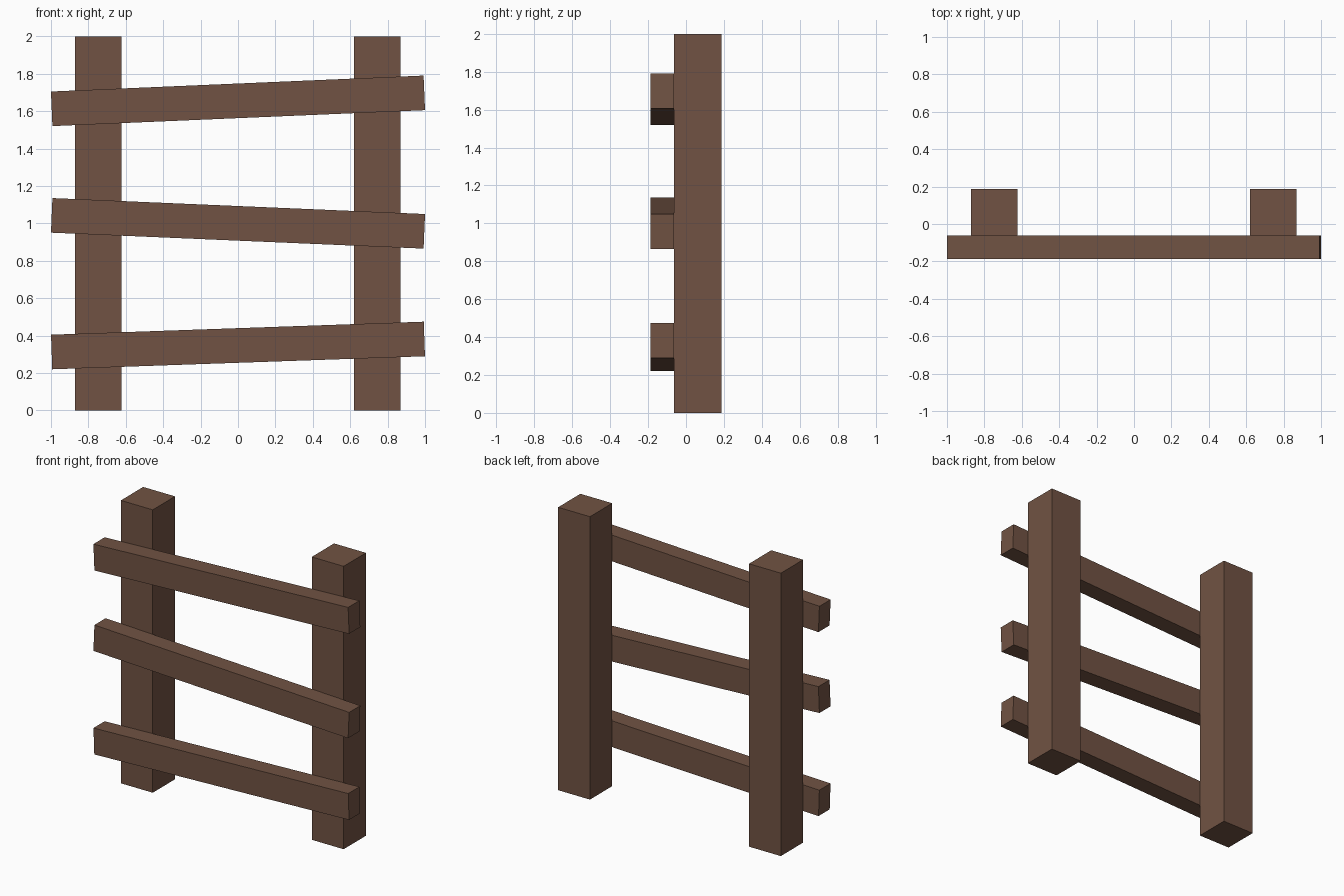
import bpy
import math

if "Cube" in bpy.data.objects:
    bpy.data.objects.remove(bpy.data.objects["Cube"])

wood = bpy.data.materials.new("brown_wood")
wood.diffuse_color = (0.165, 0.086, 0.056, 1.0)
wood.use_nodes = True
wood.node_tree.nodes["Principled BSDF"].inputs["Base Color"].default_value = wood.diffuse_color


def beam(name, location, size, tilt=0.0):
    """Rectangular timber, tilted about the front-back axis."""
    bpy.ops.mesh.primitive_cube_add(size=1, location=location)
    obj = bpy.context.object
    obj.name = name
    obj.scale = size
    bpy.ops.object.transform_apply(location=False, rotation=False, scale=True)
    # positive tilt raises the right end
    obj.rotation_euler.y = -math.radians(tilt)
    obj.data.materials.append(wood)
    return obj


# Upright posts
for side, x in (("left", -0.748), ("right", 0.745)):
    beam(f"{side}_post", (x, 0.0625, 1.0), (0.249, 0.249, 2.0))

# Crooked rails nailed across the front
for name, z, tilt in (("bottom", 0.347, 2.0),
                      ("middle", 1.0, -2.45),
                      ("top", 1.655, 2.45)):
    beam(f"{name}_rail", (0, -0.1245, z), (1.994, 0.125, 0.185), tilt)
